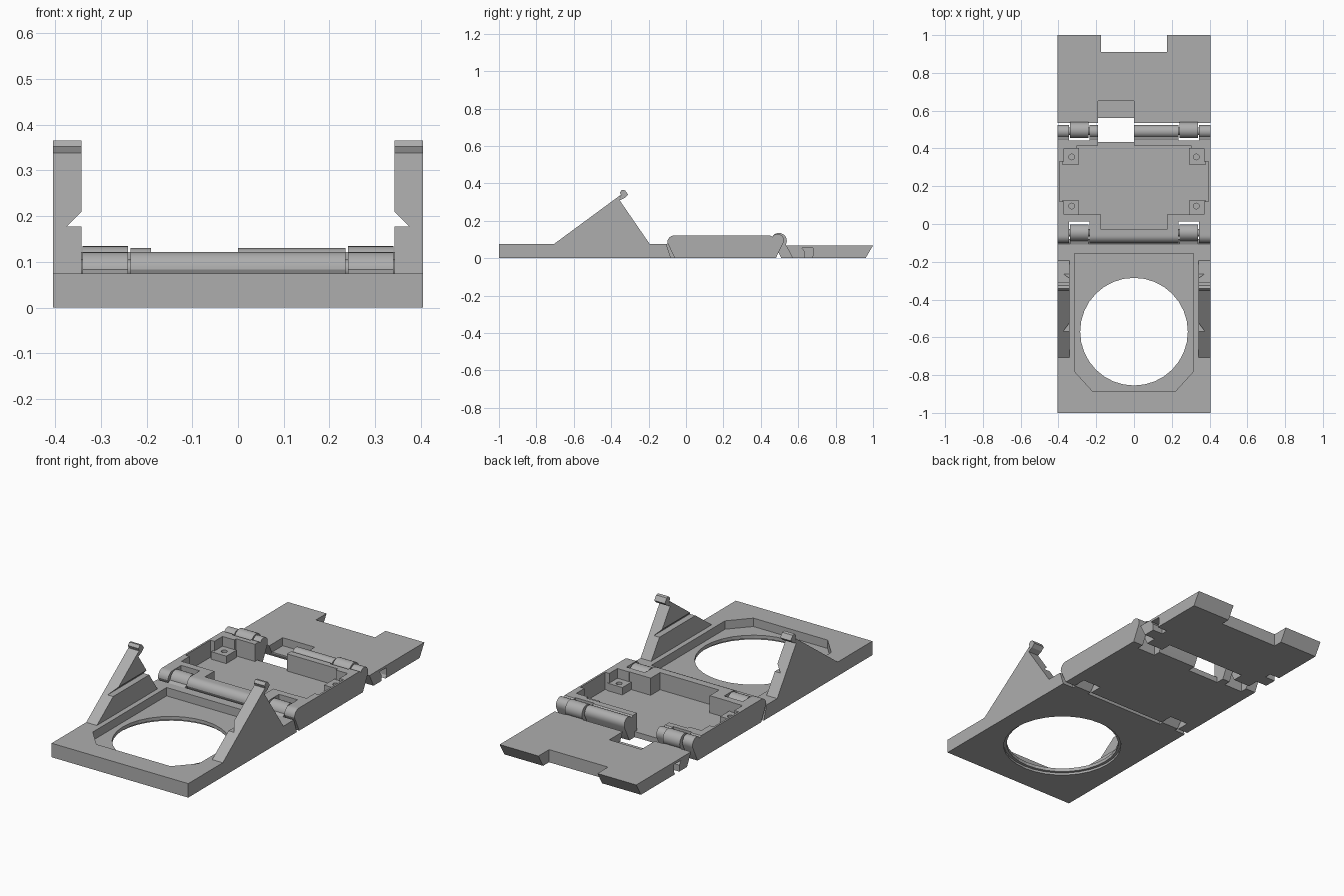
import bpy, bmesh, math
from mathutils import Vector

old = bpy.data.objects.get("Cube")
if old:
    bpy.data.objects.remove(old)

grey = bpy.data.materials.new("plain_grey")
grey.use_nodes = True
tone = (0.42, 0.42, 0.42, 1)
grey.diffuse_color = tone
grey.node_tree.nodes["Principled BSDF"].inputs["Base Color"].default_value = tone


def prism(name, pts, lo, hi, axis="x"):
    """Extrude a profile: (y, z) points along x, or (x, y) points along z."""
    bm = bmesh.new()
    place = (lambda a, b: (lo, a, b)) if axis == "x" else (lambda a, b: (a, b, lo))
    step = Vector((hi - lo, 0, 0)) if axis == "x" else Vector((0, 0, hi - lo))
    face = bm.faces.new([bm.verts.new(place(*p)) for p in pts])
    ext = bmesh.ops.extrude_face_region(bm, geom=[face])
    bmesh.ops.translate(bm, vec=step,
                        verts=[v for v in ext["geom"] if isinstance(v, bmesh.types.BMVert)])
    bmesh.ops.recalc_face_normals(bm, faces=bm.faces)
    mesh = bpy.data.meshes.new(name)
    bm.to_mesh(mesh)
    bm.free()
    mesh.materials.append(grey)
    obj = bpy.data.objects.new(name, mesh)
    bpy.context.collection.objects.link(obj)
    return obj


def box(x0, x1, y0, y1, z0, z1, name="cutter"):
    return prism(name, [(x0, y0), (x1, y0), (x1, y1), (x0, y1)], z0, z1, "z")


def arc(cx, cy, r, start=0, end=360, n=32):
    count = n if end - start == 360 else n + 1
    angles = [math.radians(start + (end - start) * i / n) for i in range(count)]
    return [(cx + r * math.cos(a), cy + r * math.sin(a)) for a in angles]


def cut(obj, cutters):
    """Subtract the cutters and bake the result."""
    for c in cutters:
        c.hide_render = True
        mod = obj.modifiers.new("cut", "BOOLEAN")
        mod.object, mod.operation, mod.solver = c, "DIFFERENCE", "EXACT"
    bpy.context.view_layer.update()
    mesh = bpy.data.meshes.new_from_object(
        obj.evaluated_get(bpy.context.evaluated_depsgraph_get()))
    obj.modifiers.clear()
    obj.data = mesh
    for c in cutters:
        bpy.data.objects.remove(c)


def smooth(obj):
    bpy.ops.object.select_all(action="DESELECT")
    obj.select_set(True)
    bpy.context.view_layer.objects.active = obj
    bpy.ops.object.shade_smooth_by_angle(angle=math.radians(30))


W = 0.405

# Front panel with a chamfered recess and a round stepped opening
front = prism("front_panel", [(-1, 0), (-0.08, 0), (-0.105, 0.075), (-1, 0.075)], -W, W)
recess = [(-0.22, -0.885), (0.22, -0.885), (0.315, -0.78),
          (0.315, -0.155), (-0.315, -0.155), (-0.315, -0.78)]
cut(front, [prism("cutter", recess, 0.03, 0.2, "z"),
            prism("cutter", arc(0, -0.57, 0.285), -0.1, 0.2, "z"),
            prism("cutter", arc(0, -0.57, 0.3), -0.1, 0.012, "z")])

# Middle tray with rounded hinge edges
profile = ([(-0.06, 0), (0.48, 0), (0.522, 0.085)]
           + arc(0.49, 0.097, 0.033, 0, 150, 10)
           + [(0.45, 0.122), (-0.05, 0.122)]
           + arc(-0.062, 0.084, 0.038, 90, 180, 8))
tray = prism("middle_tray", profile, -W, W)
floor = 0.03
cutters = [box(-0.395, 0.395, 0.12, 0.33, floor, 0.2),
           box(-0.371, 0.371, 0.051, 0.399, floor, 0.2),
           box(-0.301, 0.301, 0.049, 0.415, floor, 0.2),
           box(-0.175, 0.175, -0.03, 0.1, floor, 0.2),
           box(-0.19, 0, 0.4, 0.45, floor, 0.2),
           box(-0.19, 0, 0.435, 0.6, -0.1, 0.2)]
for s in (-1, 1):
    a, b = sorted((s * 0.235, s * 0.345))
    cutters += [box(a, b, 0.442, 0.6, -0.1, 0.2),
                box(a, b, -0.2, 0.012, -0.1, 0.2)]
cut(tray, cutters)
smooth(tray)

# Back panel with end notch, latch recess and side slots
back = prism("back_panel", [(0.57, 0), (0.96, 0), (1, 0.068), (0.535, 0.068)], -W, W)
slot = [(0.62, 0.055), (0.68, 0.055), (0.68, 0.015), (0.66, -0.02),
        (0.635, -0.02), (0.635, 0.035)]
cut(back, [box(-0.175, 0.175, 0.91, 1.1, -0.1, 0.2),
           box(-0.19, 0, 0.555, 0.65, 0.025, 0.2),
           box(-0.19, 0, 0.4, 0.56, -0.1, 0.2),
           prism("cutter", slot, 0.345, 0.5),
           prism("cutter", slot, -0.5, -0.345)])

for s, side in ((-1, "right"), (1, "left")):
    def span(a, b):
        return sorted((s * a, s * b))

    # Side wall with a wedge groove on its inner face
    lo, hi = span(0.342, W)
    wall = prism(side + "_side_wall",
                 [(-0.714, 0.07), (-0.19, 0.07), (-0.355, 0.31), (-0.35, 0.338)], lo, hi)
    groove = prism("cutter", [(s * 0.33, -0.8), (s * 0.33, -0.1),
                              (s * 0.375, -0.1), (s * 0.375, -0.8)], 0.177, 0.222, "z")
    for v in groove.data.vertices:
        if v.co.z > 0.2 and abs(v.co.x) > 0.35:
            v.co.z = 0.1771
    cut(wall, [groove])

    # Clip at the tip of the wall
    prism(side + "_clip", [(-0.357, 0.309), (-0.328, 0.322), (-0.309, 0.34),
                           (-0.326, 0.363), (-0.342, 0.366), (-0.354, 0.352),
                           (-0.348, 0.338)], lo, hi)

    # Hinge knuckles with arms reaching to their panels
    lo, hi = span(0.24, 0.34)
    smooth(prism(side + "_front_knuckle", arc(-0.046, 0.078, 0.044, n=24), lo, hi))
    prism(side + "_front_arm", [(-0.12, 0), (-0.06, 0), (-0.02, 0.05),
                                (-0.05, 0.1), (-0.12, 0.07)], lo, hi)
    smooth(prism(side + "_back_knuckle", arc(0.497, 0.093, 0.042, n=24), lo, hi))
    prism(side + "_back_arm", [(0.51, 0), (0.6, 0), (0.6, 0.065),
                               (0.53, 0.068), (0.47, 0.08)], lo, hi)

    # Hinge pins crossing the knuckle gaps
    lo, hi = span(0.23, 0.35)
    for y, end in ((-0.046, "front"), (0.492, "back")):
        smooth(prism(side + "_" + end + "_pin", arc(y, 0.085, 0.02, n=16), lo, hi))

    # Low screw posts in the tray corners
    for end, y0, y1, hole in (("front", 0.045, 0.125, 0.095), ("back", 0.315, 0.403, 0.355)):
        lo, hi = span(0.29, 0.38)
        post = box(lo, hi, y0, y1, 0.02, 0.07, side + "_" + end + "_screw_post")
        cut(post, [prism("cutter", arc(s * 0.33, hole, 0.015, n=16), 0.03, 0.2, "z")])
